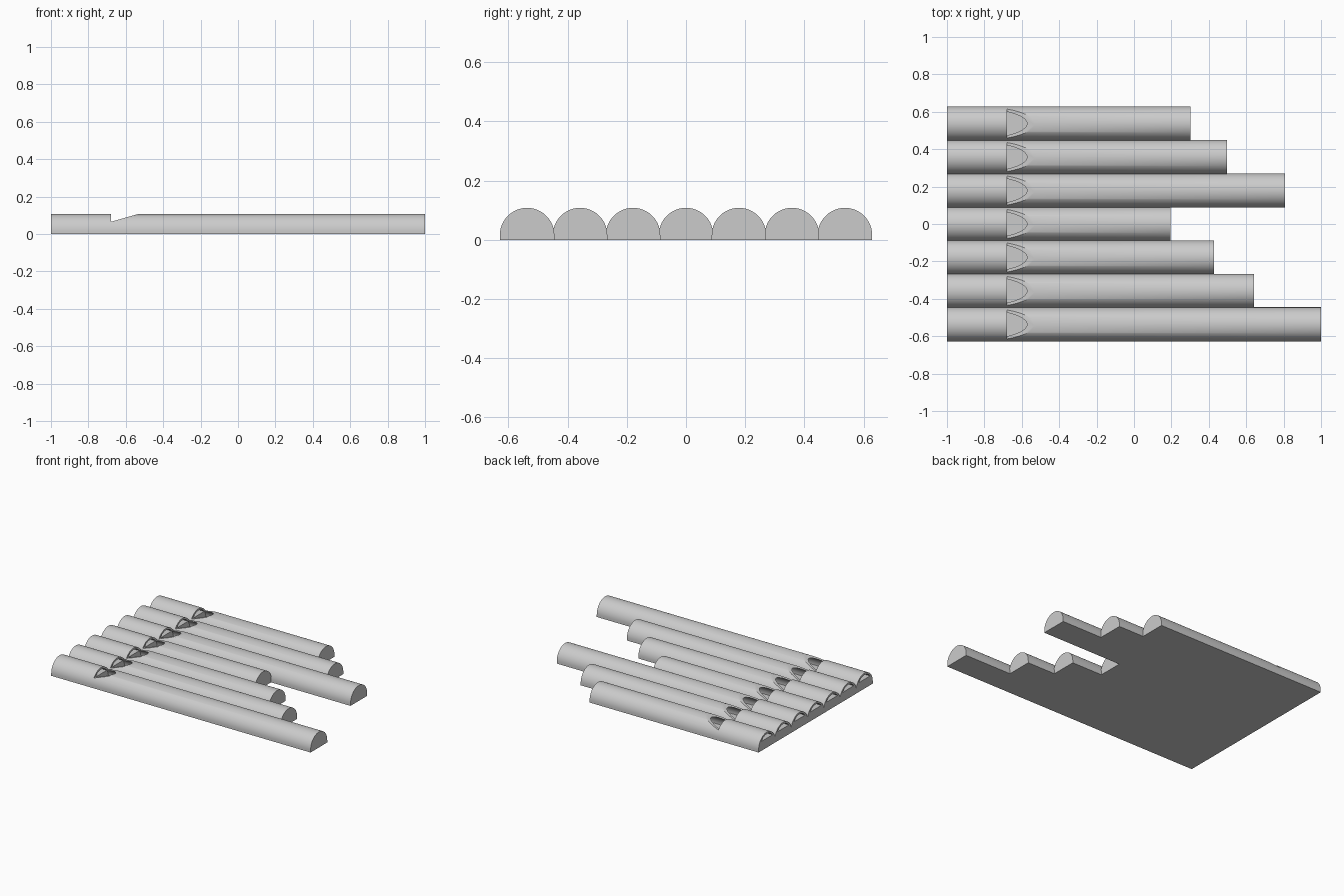
import bpy, bmesh, math
from mathutils import Vector

cube = bpy.data.objects.get("Cube")
if cube:
    bpy.data.objects.remove(cube, do_unlink=True)

grey = bpy.data.materials.new("plain grey")
grey.use_nodes = True
colour = (0.6, 0.6, 0.6, 1)
grey.diffuse_color = colour
grey.node_tree.nodes["Principled BSDF"].inputs["Base Color"].default_value = colour

RADIUS, BORE, AXIS = 0.092, 0.08, 0.016
SPACING = 0.179
LIP, FLOOR = -0.68, 0.065        # window edge and windway floor


def prism(name, profile, sweep):
    """Extrude a closed planar profile along a vector."""
    bm = bmesh.new()
    face = bm.faces.new([bm.verts.new(p) for p in profile])
    out = bmesh.ops.extrude_face_region(bm, geom=[face])
    moved = [v for v in out["geom"] if isinstance(v, bmesh.types.BMVert)]
    bmesh.ops.translate(bm, verts=moved, vec=Vector(sweep))
    bmesh.ops.recalc_face_normals(bm, faces=bm.faces)
    mesh = bpy.data.meshes.new(name)
    bm.to_mesh(mesh)
    bm.free()
    mesh.materials.append(grey)
    obj = bpy.data.objects.new(name, mesh)
    bpy.context.collection.objects.link(obj)
    return obj


def arch(x, y, radius, bottom, steps=40):
    """Arc about the pipe axis, closed by a flat bottom."""
    start = math.asin(max(0, bottom - AXIS) / radius)
    angles = [start + (math.pi - 2 * start) * i / steps for i in range(steps + 1)]
    points = [(x, y + radius * math.cos(a), AXIS + radius * math.sin(a)) for a in angles]
    if bottom < AXIS:
        points += [(x, y - radius, bottom), (x, y + radius, bottom)]
    return points


def carve(obj, cutter):
    cutter.hide_render = True
    mod = obj.modifiers.new("carve", 'BOOLEAN')
    mod.operation, mod.solver, mod.object = 'DIFFERENCE', 'EXACT', cutter
    bpy.ops.object.select_all(action='DESELECT')
    bpy.context.view_layer.objects.active = obj
    obj.select_set(True)
    bpy.ops.object.modifier_apply(modifier=mod.name)
    bpy.data.objects.remove(cutter, do_unlink=True)


# Pipes from front to back, given by where each closed end stops
ends = [1.0, 0.642, 0.428, 0.194, 0.807, 0.497, 0.303]
for i, end in enumerate(ends):
    y = (i - 3) * SPACING
    pipe = prism(f"pipe_{i + 1}", arch(-1, y, RADIUS, 0), (end + 1, 0, 0))
    # Hollow chamber, closed at the far end
    carve(pipe, prism("bore", arch(LIP, y, BORE, AXIS), (end - 0.02 - LIP, 0, 0)))
    # Blowing slot through the mouth end
    carve(pipe, prism("windway", arch(-1.1, y, BORE - 0.001, FLOOR), (1.11 + LIP, 0, 0)))
    # Sloped sound window
    side = y - 0.1
    wedge = [(LIP, side, FLOOR), (-0.45, side, 0.131), (-0.45, side, 0.2), (LIP, side, 0.2)]
    carve(pipe, prism("window", wedge, (0, 0.2, 0)))
    bpy.ops.object.shade_smooth_by_angle(angle=math.radians(30))
